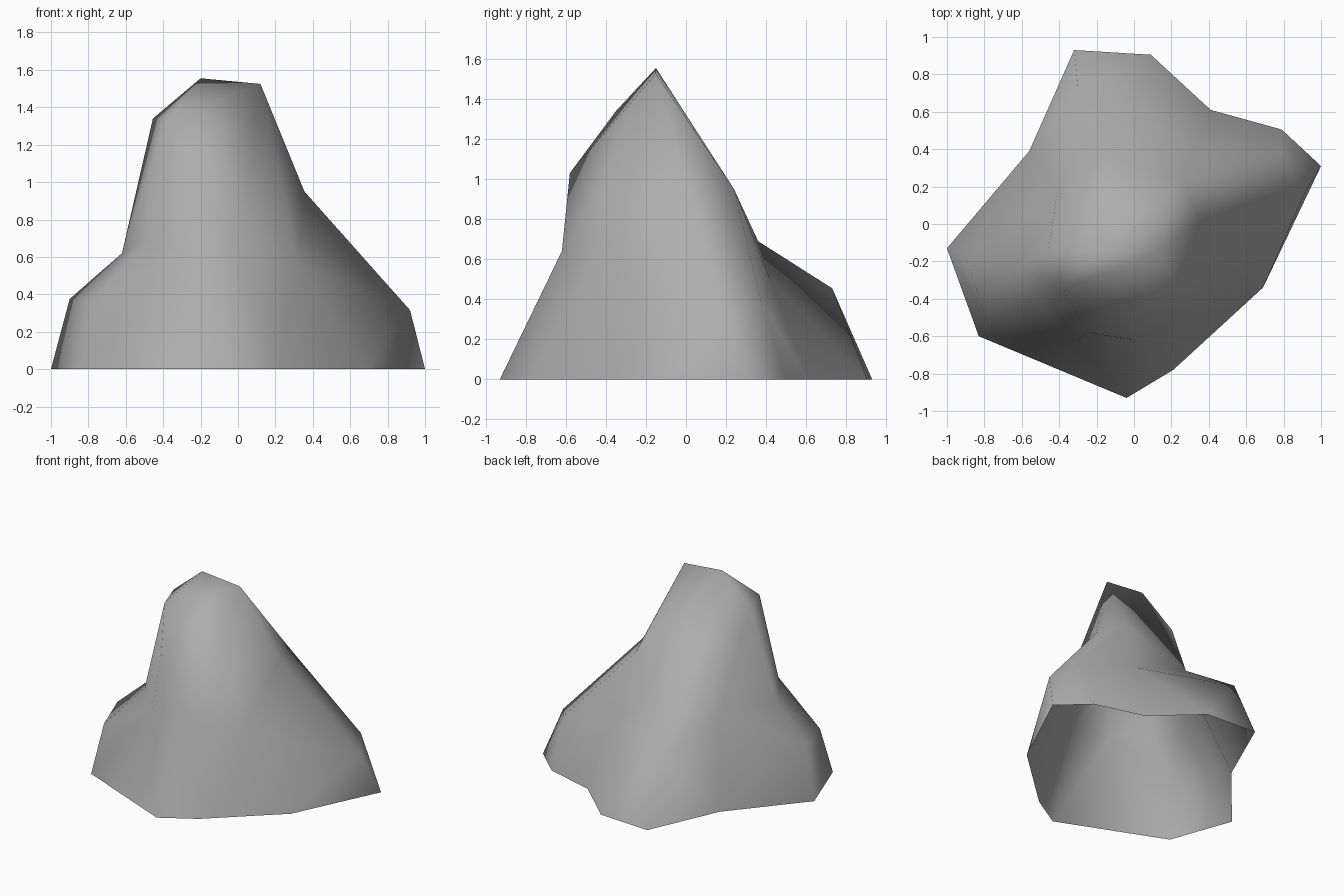
import bpy
from mathutils import Vector
from mathutils.geometry import delaunay_2d_cdt

if "Cube" in bpy.data.objects:
    bpy.data.objects.remove(bpy.data.objects["Cube"])

# Ground outline of the rock (x, y at z = 0), counter-clockwise
outline = [(-.32, .93), (-.56, .39), (-1, -.13), (-.83, -.60), (-.04, -.93), (.21, -.78),
           (.69, -.34), (1, .31), (.79, .505), (.41, .61), (.09, .905)]

# Named corners of the rock above ground
corners = {
    # summit and upper shoulders
    "A": (-.20, -.15, 1.555), "B": (.12, -.15, 1.525), "C": (-.455, -.13, 1.34),
    "D": (-.38, -.35, 1.34), "E": (-.25, -.58, 1.03), "F": (.355, .01, .95), "G": (.26, .24, .95),
    # waist of the rock, front then right then back then left
    "H": (-.30, -.62, .64), "I": (0, -.62, .64), "J": (.32, -.46, .56), "K": (.92, .18, .315),
    "L": (.78, .38, .37), "M": (.34, .42, .50), "N": (-.17, .36, .69), "O": (-.30, .73, .455),
    "P": (-.41, .17, .65), "Q": (-.62, -.22, .62), "R": (-.90, -.18, .375), "S": (-.79, -.50, .36),
    "T": (-.50, -.42, .68),
}
# Ridge lines, each a chain of corner names
ridges = ["ABFKLMOPRSHIJK", "ACDEBGLKG", "ADBIEHTDQTE", "BJFGMNO",
          "CNAG", "QCPQRS", "QSTS", "NP", "GN"]

points = [Vector((x, y, 0)) for x, y in outline] + [Vector(p) for p in corners.values()]
n = len(outline)
index = {name: n + i for i, name in enumerate(corners)}
edges = {(i, (i + 1) % n) for i in range(n)}
for chain in ridges:
    edges |= {tuple(sorted((index[a], index[b]))) for a, b in zip(chain, chain[1:])}

# Triangulate the rock seen from above, then lift it to its heights
flat, _, faces, source, _, _ = delaunay_2d_cdt(
    [p.to_2d() for p in points], sorted(edges), [], 1, 1e-5)
verts = [points[s[0]] if s else Vector((v.x, v.y, .5)) for v, s in zip(flat, source)]

mesh = bpy.data.meshes.new("rock")
mesh.from_pydata([tuple(v) for v in verts], [], [tuple(f) for f in faces])
mesh.update()
mesh.shade_smooth()

rock_grey = bpy.data.materials.new("rock_grey")
rock_grey.diffuse_color = (.42, .415, .418, 1)
rock_grey.use_nodes = True
rock_grey.node_tree.nodes["Principled BSDF"].inputs["Base Color"].default_value = rock_grey.diffuse_color
mesh.materials.append(rock_grey)
rock = bpy.data.objects.new("rock", mesh)
bpy.context.collection.objects.link(rock)
